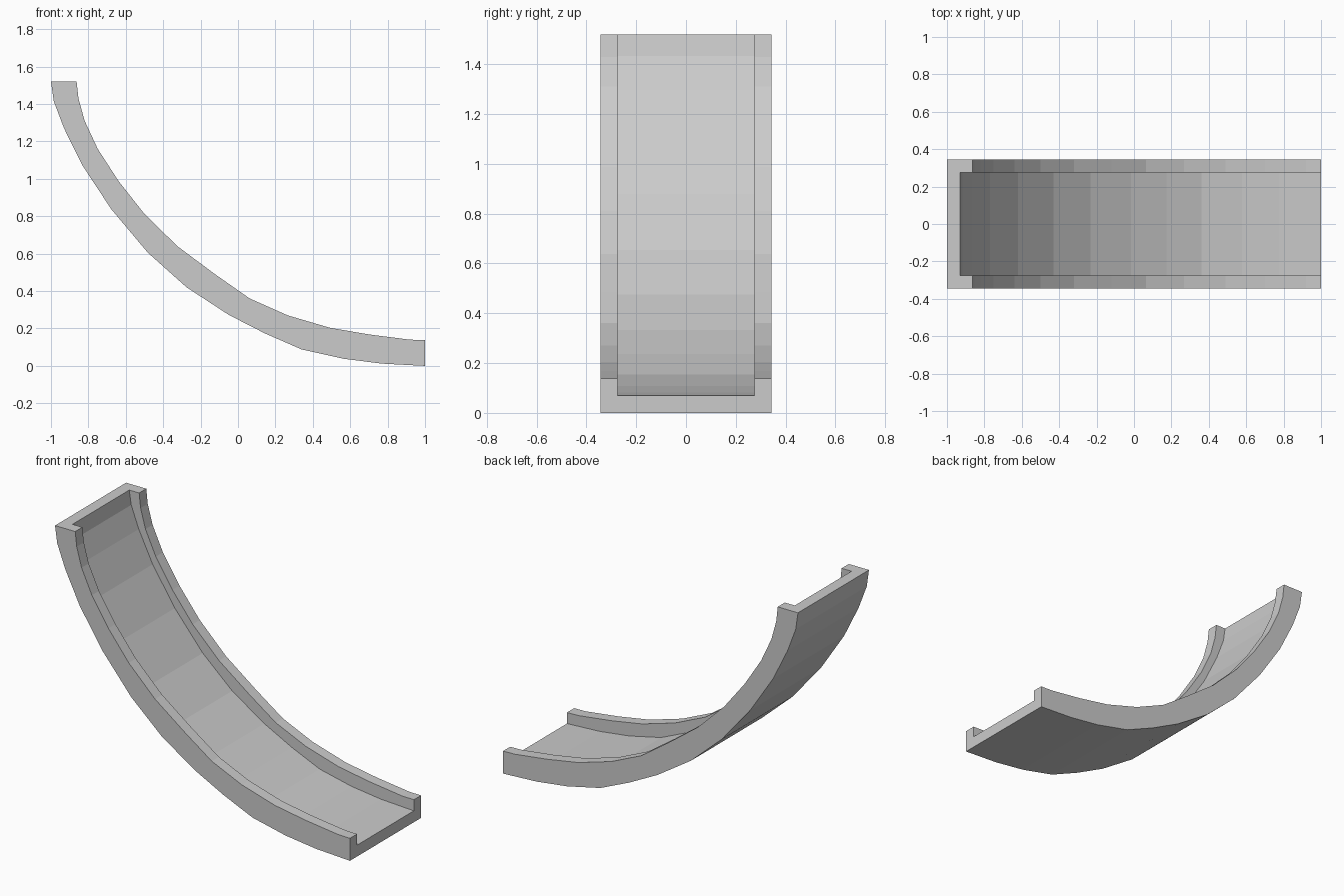
import bpy
from mathutils import Vector

if "Cube" in bpy.data.objects:
    bpy.data.objects.remove(bpy.data.objects["Cube"])

HALF_W, HALF_IN, FLOOR = 0.344, 0.275, 0.07

# Side profiles (x, z) from the high end to the low end
under = [(-1, 1.52), (-.985, 1.415), (-.93, 1.27), (-.832, 1.072), (-.677, .837),
         (-.482, .605), (-.275, .42), (-.05, .273), (.143, .174), (.34, .088),
         (.565, .038), (.77, .012), (1, 0)]
rim = [(-.863, 1.52), (-.853, 1.43), (-.82, 1.31), (-.75, 1.16), (-.638, .987),
       (-.5, .812), (-.322, .638), (-.12, .488), (.063, .36), (.266, .27),
       (.49, .204), (.70, .168), (.92, .14), (1, .138)]


def offset(points, dist):
    """Parallel copy of a polyline, with the ends kept flush."""
    pts = [Vector(p) for p in points]
    out = [pts[0] + Vector((dist, 0))]
    for a, b, c in zip(pts, pts[1:], pts[2:]):
        n1 = Vector((a.y - b.y, b.x - a.x)).normalized()
        n2 = Vector((b.y - c.y, c.x - b.x)).normalized()
        n = (n1 + n2).normalized()
        out.append(b + n * dist / n.dot(n1))
    out.append(pts[-1] + Vector((0, dist)))
    return out


floor = offset(under, FLOOR)
verts, faces = [], []


def line(profile, y):
    start = len(verts)
    verts.extend((p[0], y, p[1]) for p in profile)
    return list(range(start, len(verts)))


def strip(a, b):
    for i in range(len(a) - 1):
        faces.append((a[i], a[i + 1], b[i + 1], b[i]))


# Profile lines, front (-y) and back (+y)
u0, u1 = line(under, -HALF_W), line(under, HALF_W)
f0, f1 = line(floor, -HALF_IN), line(floor, HALF_IN)
ro0, ro1 = line(rim, -HALF_W), line(rim, HALF_W)
ri0, ri1 = line(rim, -HALF_IN), line(rim, HALF_IN)

# Underside, sliding floor and wall tops
strip(u0, u1)
strip(f1, f0)
strip(ro0, ri0)
strip(ri1, ro1)

# Outer and inner wall sides
faces += [u0 + ro0[::-1], ro1 + u1[::-1], ri0 + f0[::-1], f1 + ri1[::-1]]

# U-shaped end caps
for e in (0, -1):
    faces.append([u0[e], u1[e], ro1[e], ri1[e], f1[e], f0[e], ri0[e], ro0[e]])

mesh = bpy.data.meshes.new("slide_chute")
mesh.from_pydata(verts, [], faces)
obj = bpy.data.objects.new("slide_chute", mesh)
bpy.context.collection.objects.link(obj)

# Consistent outward normals
import bmesh
bm = bmesh.new()
bm.from_mesh(mesh)
bmesh.ops.recalc_face_normals(bm, faces=bm.faces)
bm.to_mesh(mesh)
bm.free()
